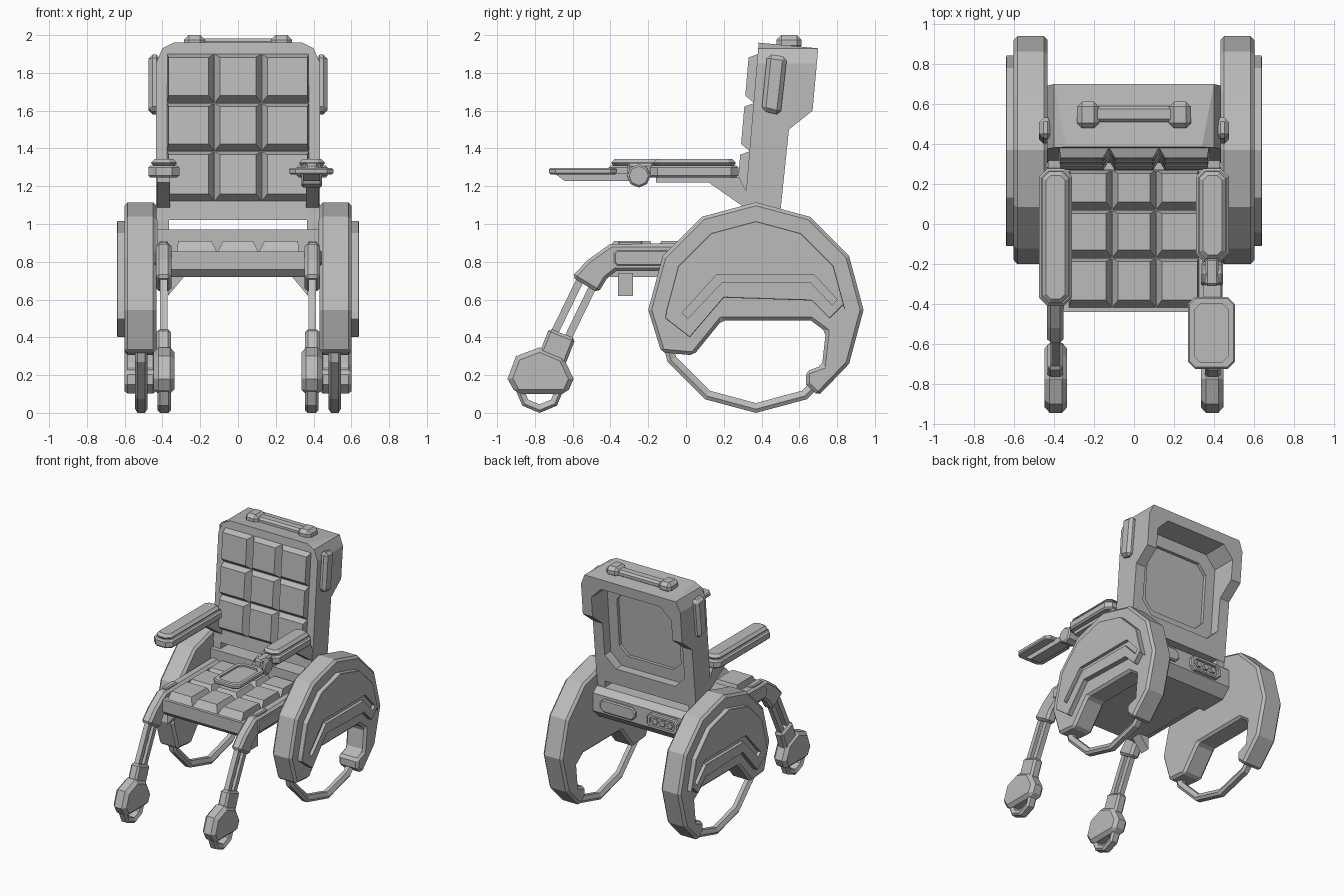
import bpy, bmesh
from math import sin, cos, radians, pi
from mathutils import Vector

cube = bpy.data.objects.get("Cube")
if cube:
    bpy.data.objects.remove(cube, do_unlink=True)

grey = bpy.data.materials.new("matte_grey")
grey.use_nodes = True
grey.diffuse_color = (0.5, 0.5, 0.5, 1)
grey.node_tree.nodes["Principled BSDF"].inputs["Base Color"].default_value = (0.5, 0.5, 0.5, 1)


# ---- helpers ----
def finish(name, bm, bevel=0.0):
    bmesh.ops.recalc_face_normals(bm, faces=bm.faces)
    mesh = bpy.data.meshes.new(name)
    bm.to_mesh(mesh)
    bm.free()
    mesh.materials.append(grey)
    ob = bpy.data.objects.new(name, mesh)
    bpy.context.collection.objects.link(ob)
    if bevel:
        mod = ob.modifiers.new("chamfer", 'BEVEL')
        mod.width, mod.segments = bevel, 1
        mod.limit_method, mod.angle_limit = 'ANGLE', radians(50)
    return ob


def prism(name, pts, axis, lo, hi, bevel=0.0, shear=0.0):
    """Extrude a 2D outline along an axis; shear leans it backwards with height."""
    bm = bmesh.new()

    def place(p, d):
        x, y, z = {'x': (d, *p), 'y': (p[0], d, p[1]), 'z': (*p, d)}[axis]
        return bm.verts.new((x, y + shear * (z - 1.1), z))
    a, b = [[place(p, d) for p in pts] for d in (lo, hi)]
    bm.faces.new(a)
    bm.faces.new(b)
    for i in range(len(pts)):
        j = (i + 1) % len(pts)
        bm.faces.new((a[i], a[j], b[j], b[i]))
    return finish(name, bm, bevel)


def rect(u0, u1, v0, v1, c=0.0):
    """Rectangle outline with optional cut corners."""
    if not c:
        return [(u0, v0), (u1, v0), (u1, v1), (u0, v1)]
    return [(u0 + c, v0), (u1 - c, v0), (u1, v0 + c), (u1, v1 - c),
            (u1 - c, v1), (u0 + c, v1), (u0, v1 - c), (u0, v0 + c)]


def box(name, x, y, z, bevel=0.0):
    return prism(name, rect(*x, *y), 'z', *z, bevel)


def strip(a, b, half, offset=0.0):
    """Outline of a straight bar between two points."""
    a, b = Vector(a), Vector(b)
    d = (b - a).normalized()
    n = Vector((-d.y, d.x))
    return [tuple(p + n * (offset + k)) for p, k in ((a, -half), (b, -half), (b, half), (a, half))]


def arc(cy, cz, r, degrees):
    return [(cy + r * cos(radians(t)), cz + r * sin(radians(t))) for t in degrees]


def ring(name, cx, cy, cz, section, n):
    """Revolve an (offset, radius) section around the x axis."""
    bm = bmesh.new()
    loops = [[bm.verts.new((cx + o, cy + r * sin(2 * pi * i / n), cz - r * cos(2 * pi * i / n)))
              for o, r in section] for i in range(n)]
    m = len(section)
    for i in range(n):
        p, q = loops[i], loops[(i + 1) % n]
        for k in range(m):
            bm.faces.new((p[k], p[(k + 1) % m], q[(k + 1) % m], q[k]))
    return finish(name, bm)


def boolean(ob, cutter, mode='DIFFERENCE'):
    mod = ob.modifiers.new("cut", 'BOOLEAN')
    mod.object, mod.operation, mod.solver = cutter, mode, 'EXACT'
    bpy.context.view_layer.objects.active = ob
    for m in [m.name for m in ob.modifiers]:
        bpy.ops.object.modifier_apply(modifier=m)
    bpy.data.objects.remove(cutter, do_unlink=True)


def pads(name, us, vs, height, inset, place):
    """Grid of tufted pads, each a truncated pyramid."""
    bm = bmesh.new()
    for i in range(3):
        for j in range(3):
            u0, u1, v0, v1 = us[i], us[i + 1], vs[j], vs[j + 1]
            lo = [bm.verts.new(place(u, v, 0)) for u, v in rect(u0, u1, v0, v1)]
            left, right = (0.008 if i == 0 else inset), (0.008 if i == 2 else inset)
            top = rect(u0 + left, u1 - right, v0 + inset * 1.3, v1 - inset * 0.6)
            hi = [bm.verts.new(place(u, v, height)) for u, v in top]
            bm.faces.new(lo)
            bm.faces.new(hi)
            for k in range(4):
                n = (k + 1) % 4
                bm.faces.new((lo[k], lo[n], hi[n], hi[k]))
    return finish(name, bm)


LEAN = 0.086

# ---- backrest shell with a deep rear recess ----
shell = prism("backrest_shell", [(0.305, 1.02), (0.385, 1.96), (0.70, 1.93), (0.67, 1.6),
                                 (0.545, 1.5), (0.495, 1.02)], 'x', -0.6, 0.6)
half = [(0.435, 0.9), (0.435, 1.85), (0.40, 1.93), (0.32, 1.97)]
boolean(shell, prism("shell_outline", half + [(-x, z) for x, z in reversed(half)], 'y', 0, 1), 'INTERSECT')
boolean(shell, prism("recess_cutter", rect(-0.35, 0.35, 1.15, 1.85, 0.09), 'y', 0.43, 1.2, 0, LEAN))
boolean(shell, prism("panel_cutter", rect(-0.27, 0.27, 1.24, 1.76, 0.07), 'y', 0.405, 1.2, 0, LEAN))
pads("backrest_pads", (-0.375, -0.125, 0.125, 0.375), (1.12, 1.385, 1.64, 1.90), 0.05, 0.03,
     lambda u, v, h: (u, 0.314 + LEAN * (v - 1.1) - h, v))

# ---- carry handle on the top ----
box("handle_bar", (-0.25, 0.25), (0.51, 0.59), (1.93, 1.982), 0.015)
for s in (-1, 1):
    box("handle_block", sorted((s * 0.175, s * 0.285)), (0.48, 0.612), (1.92, 2.0), 0.025)

# ---- seat ----
prism("seat_base", [(-0.44, 0.76), (-0.44, 0.855), (0.3, 0.855), (0.3, 0.72), (-0.40, 0.72)],
      'x', -0.355, 0.355)
pads("seat_pads", (-0.325, -0.11, 0.11, 0.325), (-0.42, -0.17, 0.07, 0.27), 0.06, 0.03,
     lambda u, v, h: (u, v, 0.85 + h))

# ---- rear box with a cover plate and a socket ----
prism("rear_box", [(0.27, 0.72), (0.27, 0.97), (0.50, 0.97), (0.55, 0.93), (0.55, 0.79), (0.48, 0.72)],
      'x', -0.43, 0.43)
prism("cover_plate", rect(0.05, 0.36, 0.81, 0.91, 0.03), 'y', 0.54, 0.57, 0.008)
socket = prism("socket_frame", rect(-0.33, -0.06, 0.80, 0.92, 0.03), 'y', 0.54, 0.58, 0.008)
boolean(socket, prism("socket_cutter", rect(-0.305, -0.085, 0.825, 0.895, 0.02), 'y', 0.56, 0.7))
for x in (-0.26, -0.195, -0.13):
    prism("socket_pin", arc(x, 0.86, 0.024, range(0, 360, 60)), 'y', 0.55, 0.578)

for s in (-1, 1):
    def xs(a, b):
        return sorted((s * a, s * b))

    # ---- backrest side pods, posts and braces ----
    prism("backrest_pod", [(0.40, 1.60), (0.50, 1.575), (0.535, 1.885), (0.43, 1.90)], 'x', *xs(0.41, 0.475), 0.022)
    prism("backrest_post", [(0.30, 0.85), (0.31, 1.12), (0.50, 1.12), (0.48, 0.85)], 'x', *xs(0.365, 0.43))
    prism("seat_brace", [(s * 0.37, 0.62), (s * 0.37, 0.74), (s * 0.27, 0.74)], 'y', -0.36, -0.28)

    # ---- rear wheel: covered fender, raised panel with an arched groove, tyre ----
    prism("wheel_fender", arc(0.37, 0.545, 0.57, range(180, -31, -30)) +
          [(0.70, 0.09), (0.635, 0.15), (0.635, 0.22), (0.72, 0.25), (0.74, 0.43), (0.66, 0.49),
           (0.19, 0.49), (0.04, 0.305), (-0.13, 0.32)], 'x', *xs(0.432, 0.602), 0.018)
    panel = prism("fender_panel", arc(0.37, 0.54, 0.475, range(180, -1, -30)) +
                  [(0.83, 0.57), (0.76, 0.50), (0.665, 0.595), (0.20, 0.61), (0.02, 0.40), (-0.11, 0.50)],
                  'x', *xs(0.59, 0.64), 0.02)
    boolean(panel, prism("groove_cutter", [
        (-0.02, 0.53), (0.16, 0.73), (0.68, 0.73), (0.80, 0.60), (0.775, 0.57),
        (0.66, 0.69), (0.19, 0.69), (0.01, 0.50)], 'x', *xs(0.615, 0.7)))
    ring("tyre", s * 0.512, 0.37, 0.54,
         [(-0.032, 0.52), (-0.02, 0.54), (0.02, 0.54), (0.032, 0.52), (0.016, 0.488), (-0.016, 0.488)], 12)

    # ---- front leg: bent rail, twin rods, collar ----
    prism("side_rail", [(0.3, 0.75), (0.3, 0.90), (-0.40, 0.895), (-0.52, 0.81), (-0.605, 0.72),
                        (-0.465, 0.635), (-0.42, 0.71), (-0.37, 0.75)], 'x', *xs(0.352, 0.435), 0.018)
    prism("rail_plate", rect(-0.38, 0.0, 0.78, 0.86, 0.015), 'x', *xs(0.425, 0.444), 0.006)
    box("rail_cap", xs(0.37, 0.42), (-0.36, -0.23), (0.88, 0.91), 0.008)
    for off in (-0.038, 0.038):
        prism("leg_rod", strip((-0.515, 0.71), (-0.69, 0.35), 0.02, off), 'x', *xs(0.373, 0.412))
    prism("leg_collar", strip((-0.655, 0.42), (-0.71, 0.28), 0.075), 'x', *xs(0.355, 0.432), 0.015)

    # ---- caster ----
    prism("caster_housing", [(-0.945, 0.18), (-0.90, 0.30), (-0.775, 0.347), (-0.65, 0.295), (-0.595, 0.18),
                             (-0.63, 0.10), (-0.90, 0.10)], 'x', *xs(0.335, 0.447), 0.025)
    ring("caster_wheel", s * 0.391, -0.775, 0.13,
         [(-0.036, 0.115), (-0.022, 0.13), (0.022, 0.13), (0.036, 0.115), (0.025, 0.085), (-0.025, 0.085)], 8)

    # ---- armrest: pad, raised top, support arm ----
    front = -0.41 if s < 0 else -0.19
    prism("armrest_pad", rect(*xs(0.31, 0.475), front, 0.278, 0.04), 'z', 1.245, 1.31, 0.012)
    prism("armrest_top", rect(*xs(0.325, 0.46), front + 0.015, 0.263, 0.035), 'z', 1.30, 1.345, 0.02)
    prism("armrest_support", [(-0.16, 1.25), (0.28, 1.25), (0.34, 1.13), (0.32, 1.08), (0.12, 1.22), (-0.16, 1.22)],
          'x', *xs(0.36, 0.43))

# ---- folding tray on the left armrest ----
prism("tray_hinge", arc(-0.25, 1.255, 0.062, range(0, 360, 45)), 'x', 0.335, 0.445, 0.01)
box("tray_link", (0.355, 0.425), (-0.31, -0.17), (1.26, 1.32), 0.012)
prism("tray_arm", [(-0.70, 1.27), (-0.64, 1.227), (-0.25, 1.227), (-0.25, 1.27)], 'x', 0.345, 0.435)
tray = prism("tray", rect(0.27, 0.505, -0.725, -0.365, 0.035), 'z', 1.263, 1.297, 0.008)
boolean(tray, prism("tray_cutter", rect(0.302, 0.473, -0.69, -0.40, 0.03), 'z', 1.284, 1.4))
